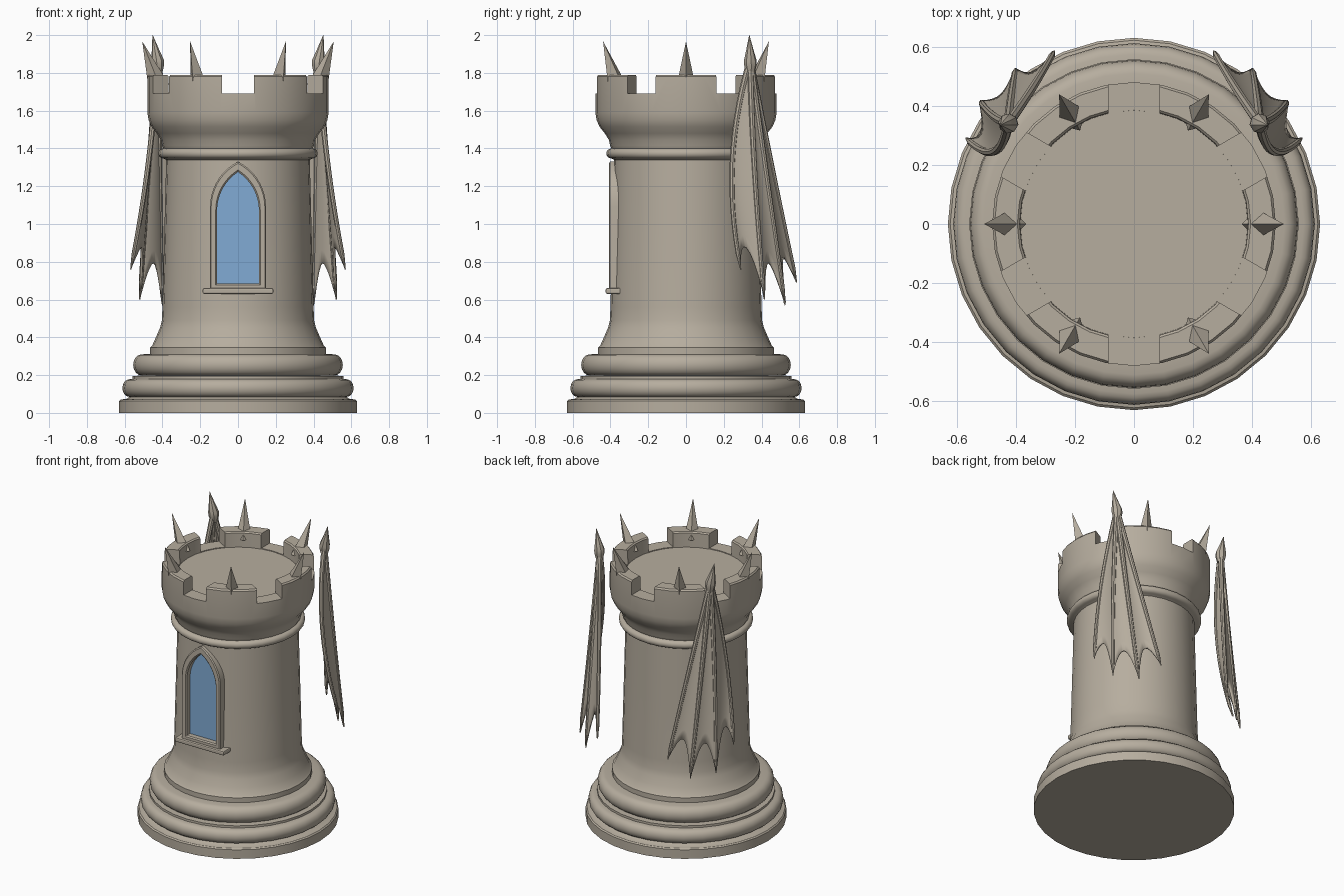
import bpy, math
from mathutils import Vector, Matrix

if "Cube" in bpy.data.objects:
    bpy.data.objects.remove(bpy.data.objects["Cube"])

def material(name, rgb):
    m = bpy.data.materials.new(name)
    m.diffuse_color = (*rgb, 1)
    m.use_nodes = True
    m.node_tree.nodes["Principled BSDF"].inputs["Base Color"].default_value = m.diffuse_color
    return m

STONE = material("warm_stone", (0.47, 0.42, 0.345))
GLASS = material("blue_glass", (0.22, 0.41, 0.66))

def make(name, verts, faces, mat=STONE):
    me = bpy.data.meshes.new(name)
    me.from_pydata([tuple(v) for v in verts], [], faces)
    me.materials.append(mat)
    ob = bpy.data.objects.new(name, me)
    bpy.context.collection.objects.link(ob)
    bpy.context.view_layer.objects.active = ob
    bpy.ops.object.select_all(action='DESELECT')
    ob.select_set(True)
    bpy.ops.object.mode_set(mode='EDIT')
    bpy.ops.mesh.select_all(action='SELECT')
    bpy.ops.mesh.normals_make_consistent(inside=False)
    bpy.ops.object.mode_set(mode='OBJECT')
    return ob

def smooth(ob, deg=32):
    bpy.ops.object.select_all(action='DESELECT')
    bpy.context.view_layer.objects.active = ob
    ob.select_set(True)
    bpy.ops.object.shade_smooth_by_angle(angle=math.radians(deg))

def loft(name, rings, mat=STONE, closed=False):
    """Skin a list of equal-length closed rings; cap the ends unless closed."""
    n, k = len(rings[0]), len(rings)
    verts = [p for r in rings for p in r]
    faces = [(i * n + j, i * n + (j + 1) % n,
              (i + 1) % k * n + (j + 1) % n, (i + 1) % k * n + j)
             for i in range(k if closed else k - 1) for j in range(n)]
    if not closed:
        faces += [tuple(range(n))[::-1], tuple(range((k - 1) * n, k * n))]
    return make(name, verts, faces, mat)

def lathe(name, profile, n=32):
    return loft(name, [[(r * math.cos(2 * math.pi * j / n), r * math.sin(2 * math.pi * j / n), z)
                        for j in range(n)] for r, z in profile])

def bulge(z0, z1, r_in, r_out, n=8):
    return [(r_in + (r_out - r_in) * math.sin(math.pi * i / n),
             (z0 + z1) / 2 - (z1 - z0) / 2 * math.cos(math.pi * i / n)) for i in range(n + 1)]

def cut(ob, cutter):
    m = ob.modifiers.new("cut", 'BOOLEAN')
    m.operation, m.solver, m.object = 'DIFFERENCE', 'EXACT', cutter
    bpy.context.view_layer.objects.active = ob
    bpy.ops.object.modifier_apply(modifier=m.name)
    bpy.data.objects.remove(cutter)

def box(name, x, y, z, rot=0):
    vs = [Matrix.Rotation(rot, 3, 'Z') @ Vector((a, b, c)) for a in x for b in y for c in z]
    return make(name, vs, [(0, 1, 3, 2), (4, 6, 7, 5), (0, 4, 5, 1),
                           (2, 3, 7, 6), (0, 2, 6, 4), (1, 5, 7, 3)])

# Tower body with hollow crown
tower = lathe("tower", [(0.63, 0), (0.63, 0.062), (0.622, 0.07), (0.59, 0.075)]
              + bulge(0.085, 0.178, 0.575, 0.612) + [(0.558, 0.18), (0.558, 0.195)]
              + bulge(0.198, 0.31, 0.51, 0.555)
              + [(0.465, 0.312), (0.465, 0.345), (0.455, 0.355), (0.435, 0.40), (0.413, 0.45),
                 (0.403, 0.49), (0.40, 0.56), (0.39, 0.95), (0.38, 1.34)]
              + bulge(1.347, 1.40, 0.395, 0.422)
              + [(0.402, 1.415), (0.408, 1.445), (0.43, 1.48), (0.458, 1.515), (0.473, 1.55),
                 (0.48, 1.59), (0.48, 1.78), (0.472, 1.79), (0.395, 1.79), (0.387, 1.782), (0.385, 1.685)])

# Crenel gaps: three bars across the crown
for a in (30, 90, 150):
    cut(tower, box("crenel_cutter", (-0.6, 0.6), (-0.086, 0.086), (1.69, 1.9), math.radians(a)))

# Pointed window
def arch(hw, z0, zs, zt, y, n=9):
    R = (hw * hw + (zt - zs) ** 2) / (2 * hw)
    end = math.asin((zt - zs) / R)
    right = [(hw - R + R * math.cos(end * i / n), zs + R * math.sin(end * i / n)) for i in range(n + 1)]
    pts = [(hw, z0)] + right + [(-x, z) for x, z in right[-2::-1]] + [(-hw, z0)]
    return [(x, y, z) for x, z in pts]

inner = (0.111, 0.685, 1.07, 1.275)
outer = (0.148, 0.65, 1.09, 1.33)
cut(tower, loft("window_cutter", [arch(*inner, -0.5), arch(*inner, -0.36)]))
smooth(tower)
loft("window_pane", [arch(*inner, -0.366), arch(*inner, -0.359)], GLASS)
frame = loft("window_frame", [arch(*outer, -0.345), arch(*outer, -0.402),
                              arch(0.142, 0.656, 1.088, 1.321, -0.408),
                              arch(0.118, 0.678, 1.073, 1.286, -0.408),
                              arch(*inner, -0.40), arch(*inner, -0.345)], closed=True)
smooth(frame)
sill = box("window_sill", (-0.187, 0.187), (-0.425, -0.33), (0.63, 0.66))
b = sill.modifiers.new("bevel", 'BEVEL')
b.width, b.segments = 0.008, 2

# Outward leaning spikes, one on each merlon
for k in range(6):
    rot = Matrix.Rotation(math.radians(60 * k), 3, 'Z')
    base = [(0.365, 0, 1.74), (0.415, -0.05, 1.73), (0.475, 0, 1.73), (0.415, 0.05, 1.73)]
    make("crown_spike", [rot @ Vector(p) for p in base + [(0.507, 0, 1.967)]],
         [(3, 2, 1, 0), (0, 1, 4), (1, 2, 4), (2, 3, 4), (3, 0, 4)])

# Folded wings: four finger bones from one joint, webbing between them
JOINT = Vector((0.425, 0.34, 1.87))
FINGERS = [((0.475, 0.245, 1.32), (0.568, 0.29, 0.76)),
           ((0.475, 0.365, 1.25), (0.52, 0.415, 0.60)),
           ((0.415, 0.43, 1.23), (0.40, 0.525, 0.57)),
           ((0.34, 0.465, 1.25), (0.27, 0.585, 0.69))]

def finger(i, s):
    mid, tip = (Vector(p) for p in FINGERS[i])
    ctrl = 2 * mid - (JOINT + tip) / 2
    return JOINT * (1 - s) ** 2 + ctrl * 2 * s * (1 - s) + tip * s * s

def tube(name, path, radii, n=8):
    rings = []
    for i, p in enumerate(path):
        d = (path[min(i + 1, len(path) - 1)] - path[max(i - 1, 0)]).normalized()
        u = d.cross(Vector((0.6, 0.8, 0))).normalized()
        v = d.cross(u)
        rings.append([p + radii[i] * (u * math.cos(2 * math.pi * j / n) + v * math.sin(2 * math.pi * j / n))
                      for j in range(n)])
    return loft(name, rings)

NS, NT = 16, 8
parts = []
for i in range(4):
    path = [finger(i, s / 14) for s in range(15)]
    parts.append(tube("wing_finger", path, [0.017 - 0.006 * s / 14 for s in range(14)] + [0.003]))
for i in range(3):
    verts = []
    for a in range(NS + 1):
        for c in range(NT + 1):
            t = c / NT
            hump = 4 * t * (1 - t)
            s = (0.02 + 0.97 * a / NS) * (1 - 0.15 * hump)      # scalloped lower edge
            p = finger(i, s).lerp(finger(i + 1, s), t)
            verts.append(p - Vector((0.7, 0.7, 0)) * 0.015 * hump * s)
    w = NT + 1
    web = make("wing_web", verts, [(a * w + c, a * w + c + 1, (a + 1) * w + c + 1, (a + 1) * w + c)
                                   for a in range(NS) for c in range(NT)])
    sol = web.modifiers.new("thickness", 'SOLIDIFY')
    sol.thickness, sol.offset = 0.012, 0
    parts.append(web)
# Claw at the wing joint
claw = [(0.422, 0.342, 1.80), (0.424, 0.341, 1.84), (0.426, 0.34, 1.865), (0.437, 0.338, 1.92), (0.452, 0.335, 2.0)]
parts.append(tube("wing_claw", [Vector(p) for p in claw], [0.022, 0.033, 0.034, 0.02, 0.001]))

for ob in parts:
    smooth(ob, 40)
    twin = ob.copy()
    twin.data = ob.data.copy()
    twin.data.transform(Matrix.Scale(-1, 4, (1, 0, 0)))
    twin.data.flip_normals()
    twin.name = ob.name + "_left"
    bpy.context.collection.objects.link(twin)
